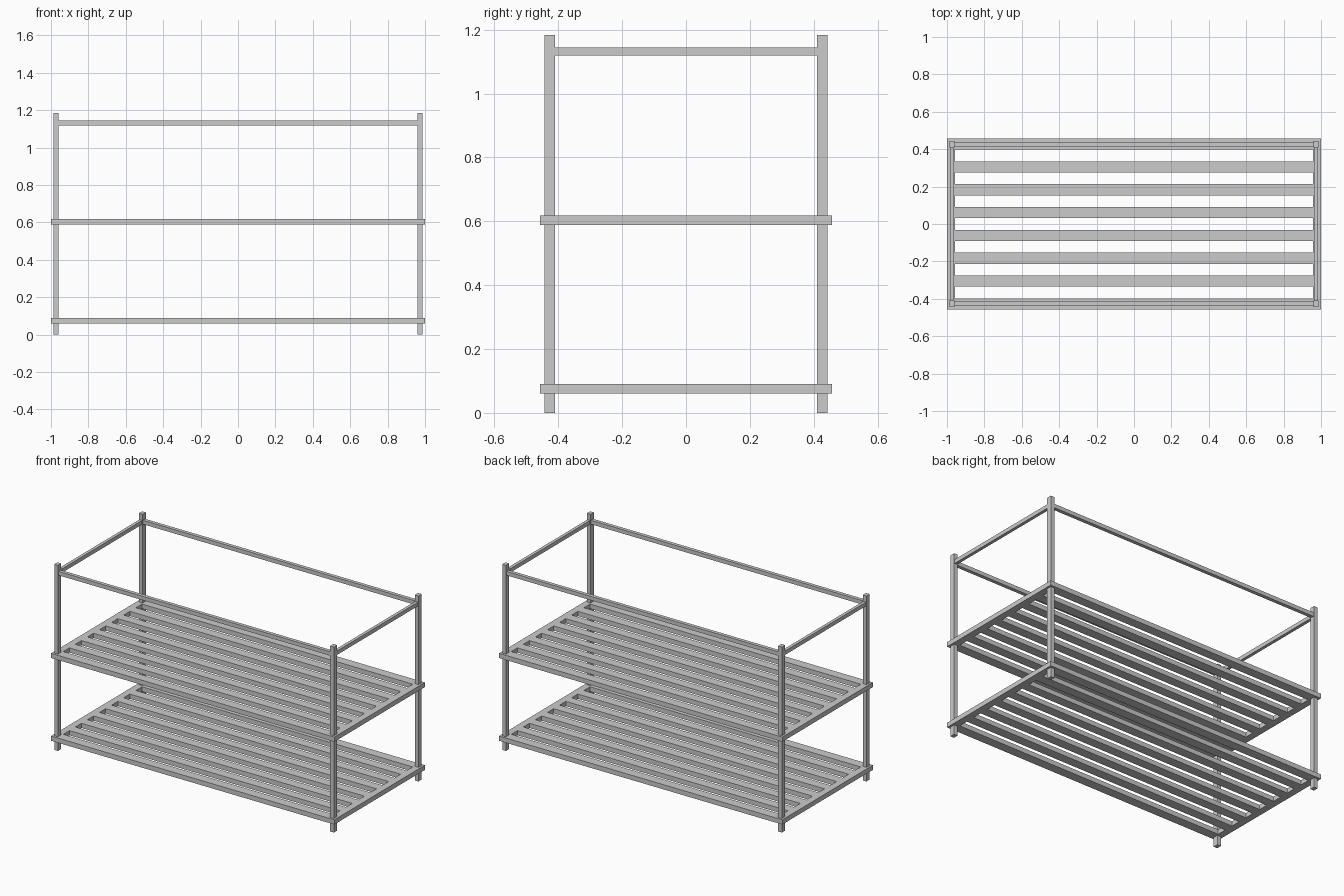
import bpy

if "Cube" in bpy.data.objects:
    bpy.data.objects.remove(bpy.data.objects["Cube"])


def box(name, x, y, z):
    """Box from (min, max) ranges on each axis."""
    bpy.ops.mesh.primitive_cube_add(
        size=1, location=[(a + b) / 2 for a, b in (x, y, z)])
    o = bpy.context.object
    o.name = name
    o.scale = [b - a for a, b in (x, y, z)]
    bpy.ops.object.transform_apply(location=False, rotation=False, scale=True)
    return o


PX0, PX1 = 0.961, 0.987   # post extents
PY0, PY1 = 0.410, 0.443
HEIGHT = 1.184


def mirrored(a, b, s):
    return (a, b) if s > 0 else (-b, -a)


# corner posts
for sx, nx in ((-1, "left"), (1, "right")):
    for sy, ny in ((-1, "front"), (1, "back")):
        box(f"post_{ny}_{nx}", mirrored(PX0, PX1, sx),
            mirrored(PY0, PY1, sy), (0, HEIGHT))

# top rails between the posts
RZ = (1.119, 1.144)
for s, nx, ny in ((-1, "left", "front"), (1, "right", "back")):
    box(f"top_rail_{ny}", (-PX0, PX0), mirrored(0.415, 0.438, s), RZ)
    box(f"top_rail_{nx}", mirrored(0.964, 0.984, s), (-PY0, PY0), RZ)

# slatted shelves: eight boards joined by two end bars
for level, z0 in (("lower", 0.060), ("middle", 0.588)):
    z = (z0, z0 + 0.030)
    for s, nx in ((-1, "left"), (1, "right")):
        box(f"{level}_shelf_end_{nx}", mirrored(0.956, 1.0, s), (-0.457, 0.457), z)
    for i in range(8):
        y = -0.427 + i * 0.122
        box(f"{level}_shelf_slat_{i + 1}", (-0.956, 0.956), (y - 0.03, y + 0.03), z)
